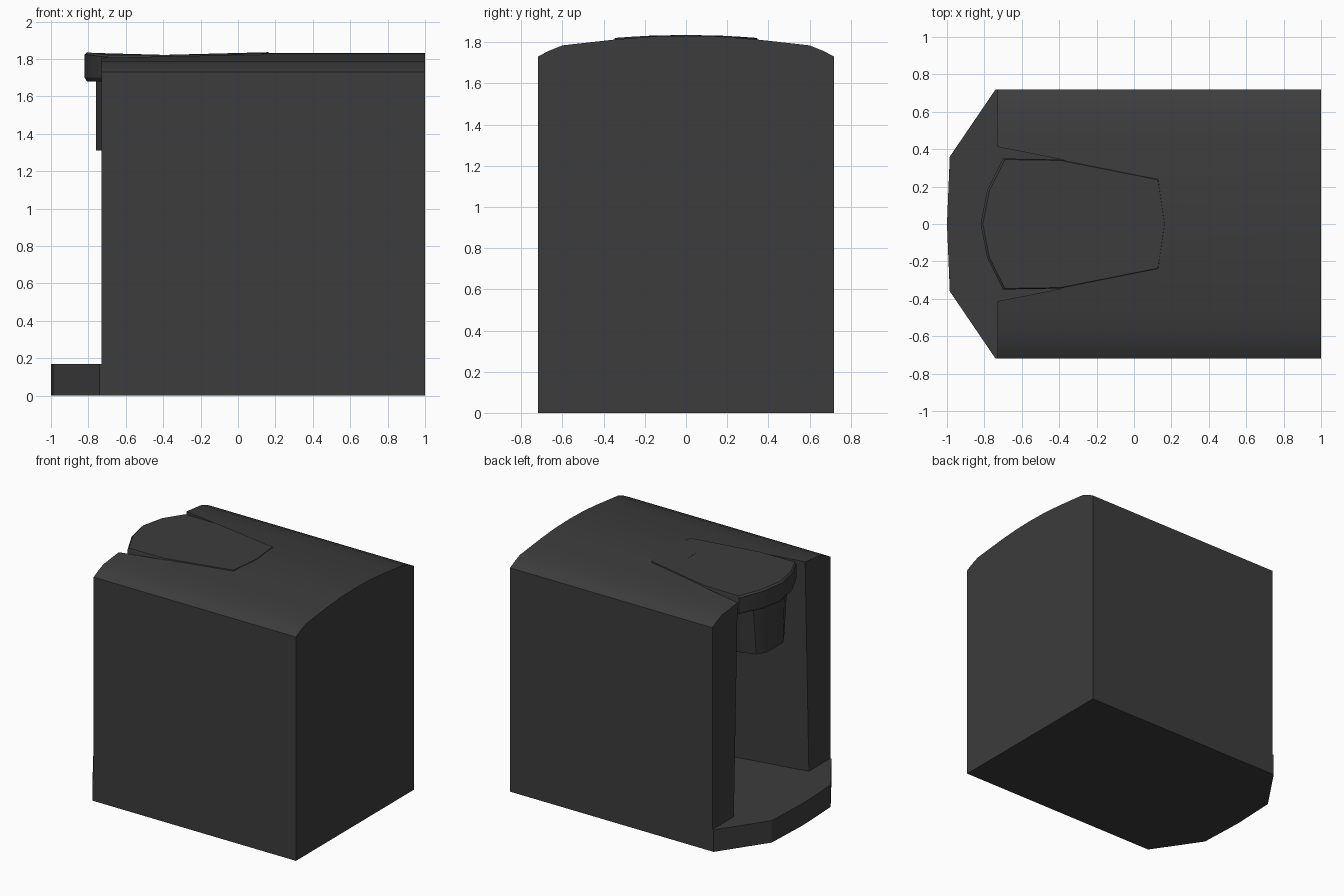
import bpy, bmesh, math

if "Cube" in bpy.data.objects:
    bpy.data.objects.remove(bpy.data.objects["Cube"])

dark = bpy.data.materials.new("dark_plastic")
dark.diffuse_color = (0.045, 0.045, 0.045, 1)
dark.use_nodes = True
dark.node_tree.nodes["Principled BSDF"].inputs["Base Color"].default_value = dark.diffuse_color


def mirrored(half):
    """Half outline (y >= 0) running front to back -> closed outline."""
    return half + [(a, -b) for a, b in reversed(half) if b > 0]


def loft(name, rings):
    """Solid skinned through rings with equal point counts, capped at both ends."""
    bm = bmesh.new()
    rows = [[bm.verts.new(p) for p in ring] for ring in rings]
    n = len(rows[0])
    for lo, hi in zip(rows, rows[1:]):
        for i in range(n):
            j = (i + 1) % n
            bm.faces.new((lo[i], lo[j], hi[j], hi[i]))
    bm.faces.new(rows[0][::-1])
    bm.faces.new(rows[-1])
    bmesh.ops.recalc_face_normals(bm, faces=bm.faces)
    me = bpy.data.meshes.new(name)
    bm.to_mesh(me)
    bm.free()
    ob = bpy.data.objects.new(name, me)
    bpy.context.collection.objects.link(ob)
    me.materials.append(dark)
    return ob


def smooth(ob, angle=30):
    bpy.ops.object.select_all(action='DESELECT')
    ob.select_set(True)
    bpy.context.view_layer.objects.active = ob
    bpy.ops.object.shade_smooth_by_angle(angle=math.radians(angle))


def at(outline, z):
    return [(x, y, z) for x, y in outline]


# base with faceted drip-tray nose
base_plan = mirrored([(-1.0, 0), (-0.985, 0.36), (-0.74, 0.72), (1.0, 0.72)])
base = loft("base", [at(base_plan, 0), at(base_plan, 0.17)])

# housing: crowned cross-section extruded along x
half = [(0.72, 0.16), (0.72, 1.73), (0.67, 1.757), (0.6, 1.785), (0.45, 1.802),
        (0.33, 1.815), (0.17, 1.828)]
section = half + [(0, 1.832)] + [(-y, z) for y, z in reversed(half)]
housing = loft("housing", [[(x, y, z) for y, z in section] for x in (-0.73, 1.0)])

# cup bay: tapered slot cut through the housing front, wider at the bottom
bay_low = mirrored([(-0.9, 0.49), (-0.73, 0.46), (-0.18, 0.36), (-0.08, 0.29), (-0.05, 0.15)])
bay_top = mirrored([(-0.9, 0.44), (-0.73, 0.41), (-0.4, 0.345), (-0.08, 0.24), (-0.05, 0.13)])
cutter = loft("cup_bay_cutter", [at(bay_low, 0.1), at(bay_top, 1.9)])
cutter.hide_render = True
mod = housing.modifiers.new("cup_bay", 'BOOLEAN')
mod.operation = 'DIFFERENCE'
mod.solver = 'EXACT'
mod.object = cutter
bpy.context.view_layer.objects.active = housing
bpy.ops.object.modifier_apply(modifier=mod.name)
bpy.data.objects.remove(cutter)

# lift handle: rounded nose, tapering back flush into the crown
lid = mirrored([(-0.82, 0), (-0.785, 0.18), (-0.70, 0.35), (-0.40, 0.345),
                (0.13, 0.24), (0.165, 0)])


def crown(scale, drop):
    return [(x * scale, y * scale, 1.836 - 0.12 * y * y - drop) for x, y in lid]


handle = loft("lift_handle", [
    [(x * 0.985, y * 0.97, 1.68) for x, y in lid],
    at(lid, 1.70), crown(1, 0.012), crown(0.985, 0)])

# brew head hanging under the handle
head_top = mirrored([(-0.76, 0.12), (-0.72, 0.21), (-0.55, 0.29), (0.0, 0.29)])
head_low = mirrored([(-0.76, 0.10), (-0.72, 0.17), (-0.55, 0.22), (0.0, 0.24)])
head = loft("brew_head", [at(head_low, 1.31), at(head_top, 1.72)])

for ob in (base, housing, handle, head):
    smooth(ob)
